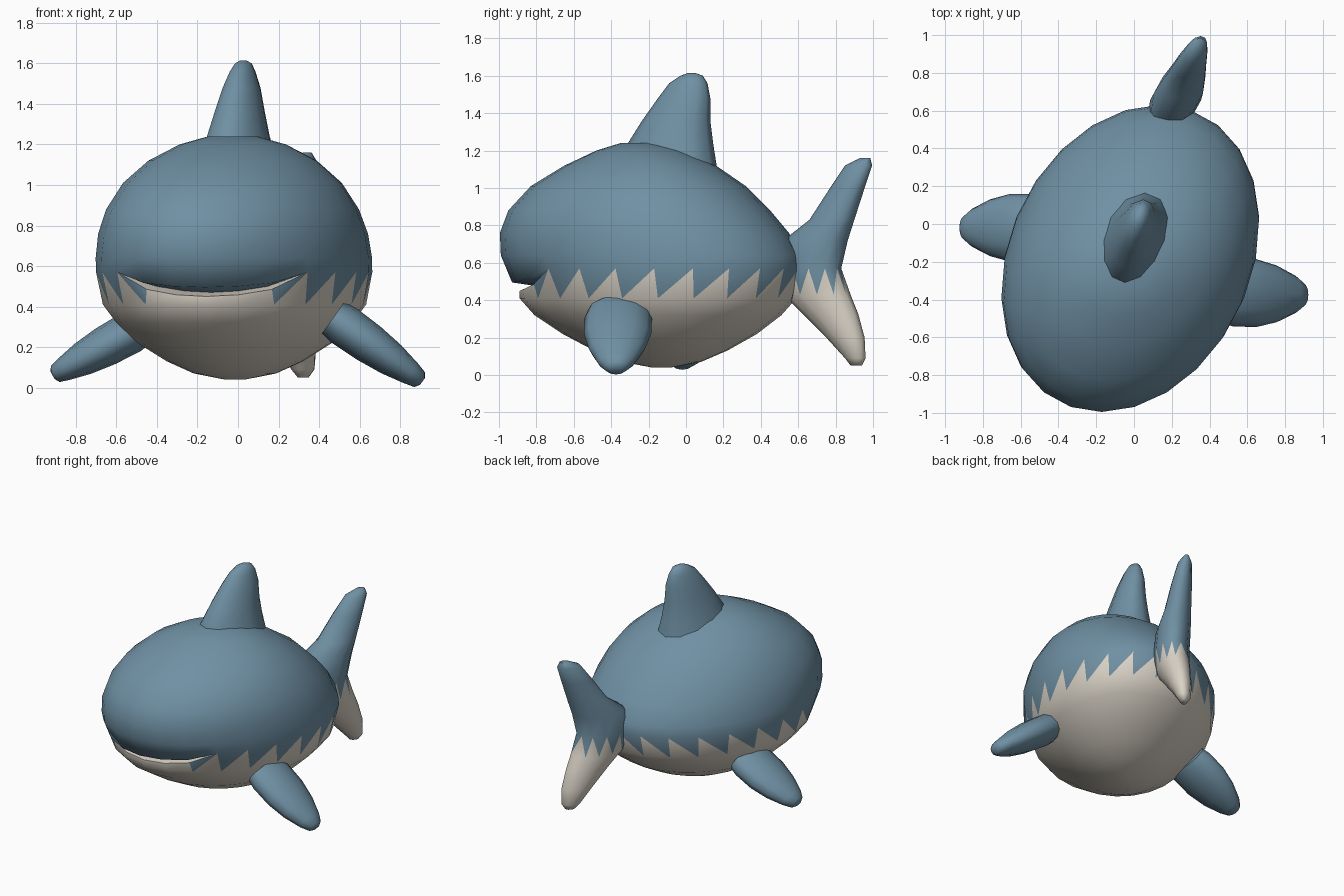
import bpy, bmesh
from math import sin, cos, pi, radians
from mathutils import Vector

if "Cube" in bpy.data.objects:
    bpy.data.objects.remove(bpy.data.objects["Cube"])


def material(name, col):
    m = bpy.data.materials.new(name)
    m.diffuse_color = (*col, 1)
    m.use_nodes = True
    m.node_tree.nodes["Principled BSDF"].inputs["Base Color"].default_value = m.diffuse_color
    return m


BLUE = material("slate_blue", (0.16, 0.28, 0.37))
WHITE = material("belly_white", (0.70, 0.65, 0.57))


def ring(c, u, v, n):
    """Ellipse around c spanned by half axes u and v."""
    c, u, v = Vector(c), Vector(u), Vector(v)
    return [c + u * cos(2 * pi * i / n) + v * sin(2 * pi * i / n) for i in range(n)]


def loft(name, rings, saw=-1, plain=()):
    """Skin rings; rows below `saw` are white, row `saw` is a sawtooth."""
    bm = bmesh.new()
    n = len(rings[0])
    rows = [[bm.verts.new(p) for p in r] for r in rings]

    def face(vs, mat):
        f = bm.faces.new(vs)
        f.material_index = mat
        f.smooth = True

    for k in range(len(rows) - 1):
        lo, hi = rows[k], rows[k + 1]
        for i in range(n):
            j = (i + 1) % n
            a, b, c, d = lo[i], lo[j], hi[j], hi[i]
            if k == saw and i not in plain:
                if cos(2 * pi * (i + 0.5) / n) >= 0:
                    face((a, b, c), 1)
                    face((a, c, d), 0)
                else:
                    face((a, b, d), 1)
                    face((b, c, d), 0)
            else:
                white = k <= saw or (k == saw + 1 and plain)
                face((a, b, c, d), 1 if white else 0)
    face(rows[0][::-1], 1 if saw >= 0 else 0)
    face(rows[-1], 0)
    bmesh.ops.remove_doubles(bm, verts=bm.verts, dist=0.0005)
    bmesh.ops.recalc_face_normals(bm, faces=bm.faces)
    me = bpy.data.meshes.new(name)
    bm.to_mesh(me)
    bm.free()
    me.materials.append(BLUE)
    me.materials.append(WHITE)
    ob = bpy.data.objects.new(name, me)
    bpy.context.collection.objects.link(ob)
    bpy.context.view_layer.objects.active = ob
    ob.select_set(True)
    bpy.ops.object.shade_smooth_by_angle(angle=radians(65))
    ob.select_set(False)
    return ob


# Body: stacked plan outlines (z, front y, back y, half width)
N = 24


def plan(z, yf, yb, w):
    h, cy = (yb - yf) / 2, (yb + yf) / 2
    return ring((-0.02 + 0.1 * (cy + 0.18), cy, z), (w, 0, 0), (0.19 * h, h, 0), N)


def gape(i):
    """Mouth opening amount, 1 at the middle of the front."""
    a = 2 * pi * i / N + pi / 2
    return max(0, cos(2 * a)) ** 0.5 if cos(a) > 0 and cos(2 * a) > 1e-6 else 0


def lip(z, scale):
    """Mouth row: the jagged line at the sides, pulled in and down in front."""
    out = []
    c = Vector((-0.02, -0.17, 0.57))
    for i, p in enumerate(plan(0.57, -0.97, 0.63, 0.665)):
        m = gape(i)
        q = c + (p - c) * (1 + (scale - 1) * m)
        q.z = 0.57 + (z - 0.57) * m
        out.append(q)
    return out


lower = [(0.04, -0.18, -0.08, 0.05), (0.07, -0.34, 0.08, 0.2), (0.13, -0.49, 0.22, 0.33),
         (0.22, -0.66, 0.38, 0.47), (0.32, -0.81, 0.51, 0.57), (0.41, -0.89, 0.59, 0.635)]
upper = [(0.64, -0.99, 0.62, 0.665), (0.76, -0.995, 0.55, 0.65), (0.88, -0.95, 0.45, 0.61),
         (1.01, -0.83, 0.32, 0.53), (1.12, -0.65, 0.16, 0.41), (1.20, -0.48, 0.0, 0.26),
         (1.24, -0.35, -0.12, 0.12)]
rings = [plan(*r) for r in lower]
rings += [lip(0.45, 0.9), lip(0.47, 0.74), lip(0.495, 0.95)]
rings += [plan(*r) for r in upper]
loft("body", rings, saw=len(lower) - 1,
     plain={i for i in range(N) if gape(i) > 0.5 and gape(i + 1) > 0.5})

# Dorsal fin (z, front y, back y, half thickness)
fin = [(1.08, -0.36, 0.17, 0.20), (1.24, -0.31, 0.145, 0.15), (1.36, -0.235, 0.13, 0.12),
       (1.48, -0.15, 0.13, 0.09), (1.56, -0.09, 0.115, 0.06), (1.60, -0.03, 0.09, 0.04),
       (1.615, 0.01, 0.05, 0.015)]
loft("dorsal_fin", [ring((0.01 + 0.22 * (a + b) / 2 + 0.01, (a + b) / 2, z), (t, 0, 0),
                         (0.22 * (b - a) / 2, (b - a) / 2, 0), 12) for z, a, b, t in fin])

# Tail fin, upper and lower lobes in one loft
tail = [(0.05, 0.88, 0.94, 0.025), (0.09, 0.85, 0.96, 0.055), (0.20, 0.75, 0.955, 0.08),
        (0.33, 0.62, 0.92, 0.10), (0.43, 0.52, 0.88, 0.12), (0.57, 0.48, 0.83, 0.135),
        (0.72, 0.52, 0.865, 0.13), (0.83, 0.66, 0.90, 0.105), (1.00, 0.77, 0.955, 0.08),
        (1.12, 0.85, 0.995, 0.055), (1.16, 0.93, 0.985, 0.02)]
loft("tail_fin", [ring((0.23 + 0.4 * ((a + b) / 2 - 0.68), (a + b) / 2, z), (t, 0, 0),
                       (0.35 * (b - a) / 2, (b - a) / 2, 0), 12) for z, a, b, t in tail], saw=4)

# Side fins (fraction along, half chord, half thickness)
paddle = [(0, 0.165, 0.095), (0.12, 0.18, 0.105), (0.4, 0.18, 0.10), (0.65, 0.15, 0.085),
          (0.87, 0.10, 0.06), (0.97, 0.06, 0.045), (1, 0.03, 0.02)]
for name, root, tip in (("right_side_fin", (0.47, -0.36, 0.345), (0.91, -0.375, 0.03)),
                        ("left_side_fin", (-0.48, -0.02, 0.30), (-0.915, -0.02, 0.06))):
    root, tip = Vector(root), Vector(tip)
    across = (tip - root).normalized().cross(Vector((0, 1, 0)))
    loft(name, [ring(root.lerp(tip, t), (0, c, 0), across * h, 12) for t, c, h in paddle])
